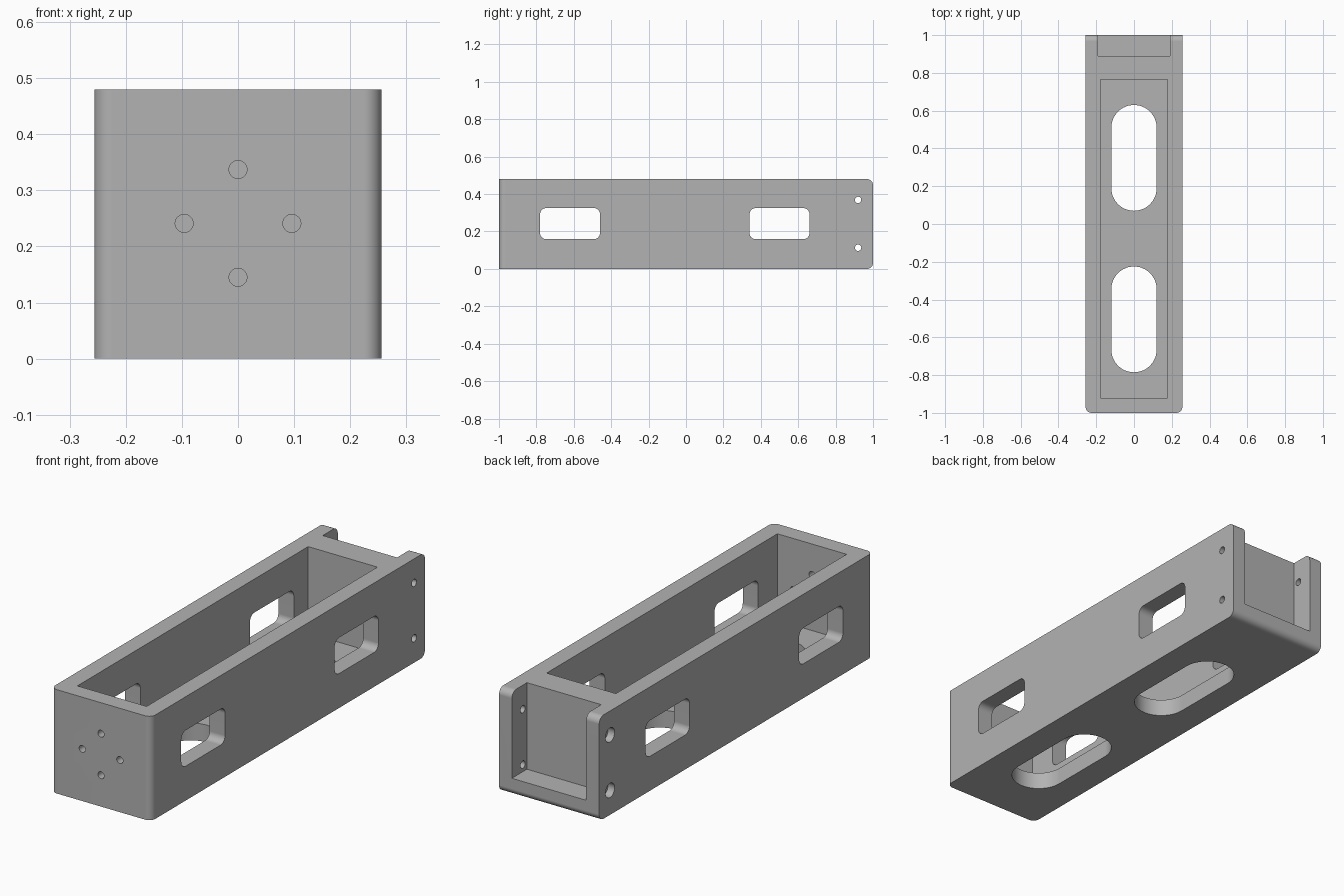
import bpy, bmesh
from math import cos, sin, pi
from mathutils import Vector

if "Cube" in bpy.data.objects:
    bpy.data.objects.remove(bpy.data.objects["Cube"], do_unlink=True)

HALF_W, HALF_L, HEIGHT = 0.256, 1.0, 0.48
WALL = 0.08
ROUND = 0.032

grey = bpy.data.materials.new("machined grey")
grey.use_nodes = True
grey.diffuse_color = (0.45, 0.45, 0.45, 1)
grey.node_tree.nodes["Principled BSDF"].inputs["Base Color"].default_value = grey.diffuse_color


def make_object(name, bm):
    bmesh.ops.recalc_face_normals(bm, faces=bm.faces)
    mesh = bpy.data.meshes.new(name)
    bm.to_mesh(mesh)
    bm.free()
    mesh.materials.append(grey)
    obj = bpy.data.objects.new(name, mesh)
    bpy.context.collection.objects.link(obj)
    return obj


def rounded_rect(u, v, half_u, half_v, radius, steps=8):
    """Outline of a rectangle with rounded corners, also a circle or a slot."""
    points = []
    for corner, (su, sv) in enumerate([(1, 1), (-1, 1), (-1, -1), (1, -1)]):
        for i in range(steps + 1):
            a = (corner + i / steps) * pi / 2
            points.append((u + su * (half_u - radius) + radius * cos(a),
                           v + sv * (half_v - radius) + radius * sin(a)))
    return points


def prism(points, axis, start, end):
    """Extrude an outline along an axis, from start to end."""
    place = {"x": lambda u, v: (start, u, v),
             "y": lambda u, v: (u, start, v),
             "z": lambda u, v: (u, v, start)}[axis]
    bm = bmesh.new()
    face = bm.faces.new([bm.verts.new(place(u, v)) for u, v in points])
    bmesh.ops.remove_doubles(bm, verts=bm.verts, dist=1e-5)
    face = bm.faces[:][0]
    out = bmesh.ops.extrude_face_region(bm, geom=[face], use_keep_orig=True)
    shift = Vector([end - start if a == axis else 0 for a in "xyz"])
    moved = [g for g in out["geom"] if isinstance(g, bmesh.types.BMVert)]
    bmesh.ops.translate(bm, verts=moved, vec=shift)
    return make_object("cutter", bm)


def box(x0, x1, y0, y1, z0, z1):
    return prism([(x0, y0), (x1, y0), (x1, y1), (x0, y1)], "z", z0, z1)


def hole(u, v, radius, axis, start, end):
    return prism(rounded_rect(u, v, radius, radius, radius), axis, start, end)


# Solid block: upright front edges and level back edges are rounded
bm = bmesh.new()
bmesh.ops.create_cube(bm, size=1)
for v in bm.verts:
    v.co = (v.co.x * 2 * HALF_W, v.co.y * 2 * HALF_L, (v.co.z + 0.5) * HEIGHT)
edges = []
for e in bm.edges:
    a, b = (v.co for v in e.verts)
    front_upright = a.y < 0 and b.y < 0 and abs(a.z - b.z) > 0.1
    back_level = a.y > 0 and b.y > 0 and abs(a.x - b.x) > 0.1
    if front_upright or back_level:
        edges.append(e)
bmesh.ops.bevel(bm, geom=edges, offset=ROUND, segments=8, profile=0.5, affect="EDGES")
body = make_object("channel_body", bm)

# Main open-topped pocket and the notch at the back
cutters = [box(-0.177, 0.177, -0.92, 0.765, WALL, 0.6),
           box(-0.19, 0.19, 0.89, 1.1, WALL, 0.6)]

# Long slots through the floor and windows through both side walls
for y in (-0.505, 0.35):
    cutters.append(prism(rounded_rect(0, y, 0.12, 0.28, 0.12, 12), "z", -0.1, 0.12))
for y in (-0.62, 0.5):
    cutters.append(prism(rounded_rect(y, 0.242, 0.16, 0.083, 0.032), "x", -0.4, 0.4))

# Cross pattern of holes in the front wall
for x, z in ((0, 0.337), (0, 0.145), (-0.096, 0.241), (0.096, 0.241)):
    cutters.append(hole(x, z, 0.016, "y", -1.1, -0.85))

# Pin holes across the back notch, widened on the outer right wall
for z in (0.113, 0.369):
    cutters.append(hole(0.92, z, 0.017, "x", -0.4, 0.4))
    cutters.append(hole(0.92, z, 0.033, "x", -0.4, -0.222))

bpy.ops.object.select_all(action="DESELECT")
bpy.context.view_layer.objects.active = body
body.select_set(True)
for cutter in cutters:
    cutter.hide_render = True
    mod = body.modifiers.new("cut", "BOOLEAN")
    mod.operation = "DIFFERENCE"
    mod.solver = "EXACT"
    mod.object = cutter
    bpy.ops.object.modifier_apply(modifier=mod.name)
    bpy.data.objects.remove(cutter, do_unlink=True)

# Smooth the rounded surfaces, keep flat faces flat
bpy.ops.object.shade_smooth_by_angle(angle=0.5)
weighted = body.modifiers.new("weighted normals", "WEIGHTED_NORMAL")
weighted.keep_sharp = True
